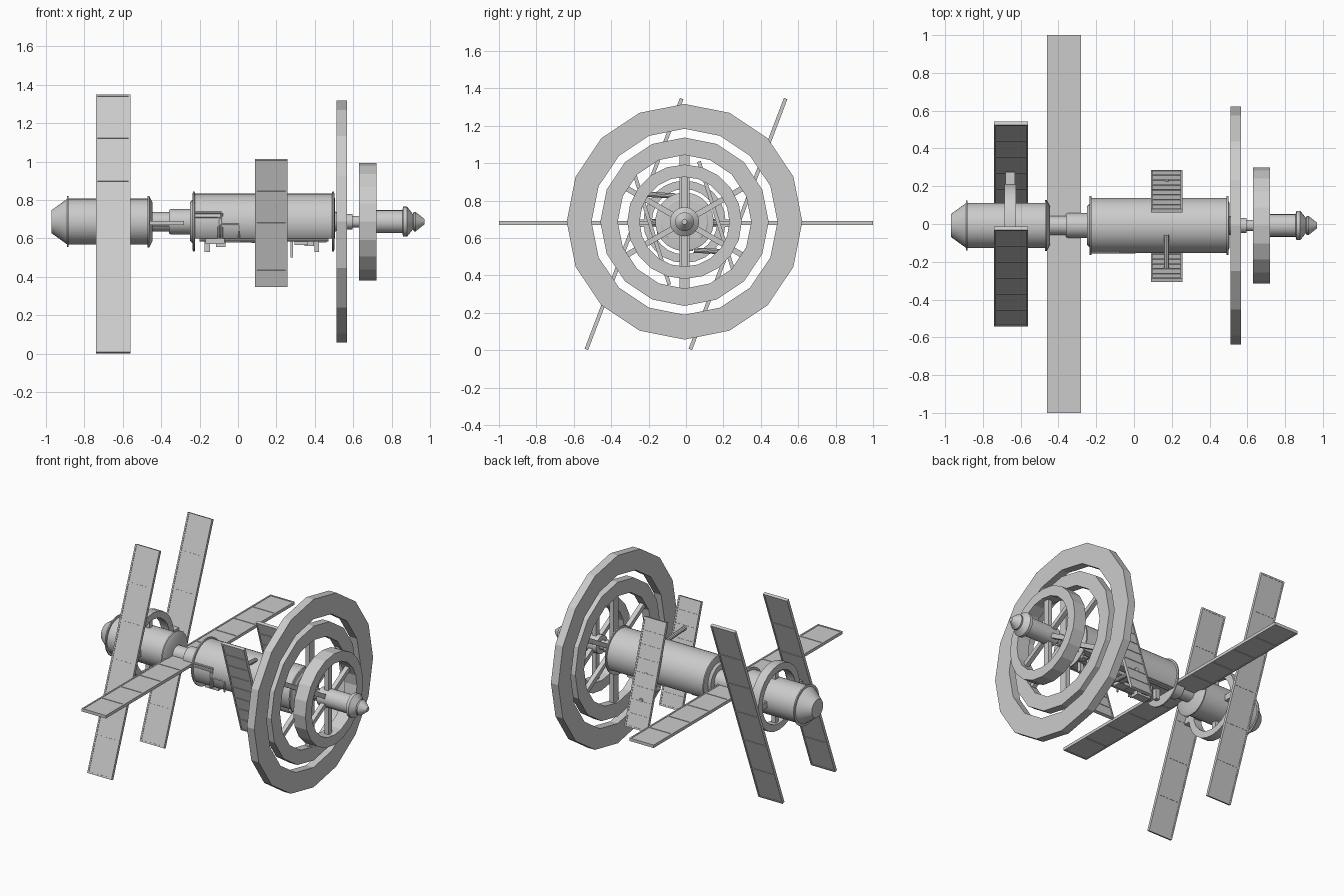
import bpy, bmesh
from math import sin, cos, pi, radians
from mathutils import Matrix, Vector

if "Cube" in bpy.data.objects:
    bpy.data.objects.remove(bpy.data.objects["Cube"])

CY, CZ = -0.008, 0.687          # long axis of the station


def finish(name, bm, smooth=True):
    bmesh.ops.recalc_face_normals(bm, faces=bm.faces[:])
    me = bpy.data.meshes.new(name)
    bm.to_mesh(me)
    bm.free()
    ob = bpy.data.objects.new(name, me)
    bpy.context.collection.objects.link(ob)
    if smooth:
        bpy.ops.object.select_all(action='DESELECT')
        ob.select_set(True)
        bpy.context.view_layer.objects.active = ob
        bpy.ops.object.shade_smooth_by_angle(angle=radians(30))
    return ob


def lathe(name, prof, n=32, closed=False, cut_z=None, smooth=True):
    """Turn a profile of (x, radius) points round the long axis."""
    bm = bmesh.new()
    rows = [[bm.verts.new((x, CY + r * sin(2 * pi * i / n), CZ + r * cos(2 * pi * i / n)))
             for i in range(n)] for x, r in prof]
    pairs = list(zip(rows, rows[1:] + rows[:1]))
    for a, b in pairs if closed else pairs[:-1]:
        for i in range(n):
            j = (i + 1) % n
            bm.faces.new((a[i], a[j], b[j], b[i]))
    if not closed:
        bm.faces.new(rows[0])
        bm.faces.new(rows[-1])
    if cut_z is not None:
        bmesh.ops.bisect_plane(bm, geom=bm.verts[:] + bm.edges[:] + bm.faces[:],
                               plane_co=(0, 0, cut_z), plane_no=(0, 0, 1), clear_inner=True)
        bmesh.ops.holes_fill(bm, edges=[e for e in bm.edges if e.is_boundary])
    return finish(name, bm, smooth)


def ring(name, x0, x1, r_in, r_out, n, smooth=False):
    return lathe(name, [(x0, r_in), (x0, r_out), (x1, r_out), (x1, r_in)], n, True, None, smooth)


def add_box(bm, c, s, rot=Matrix()):
    bmesh.ops.create_cube(bm, size=1, matrix=rot @ Matrix.Translation(c) @ Matrix.Diagonal((*s, 1)))


def add_rod(bm, a, b, r, n=10):
    a, b = Vector(a), Vector(b)
    d = b - a
    m = Matrix.Translation((a + b) / 2) @ d.to_track_quat('Z', 'Y').to_matrix().to_4x4()
    bmesh.ops.create_cone(bm, cap_ends=True, segments=n, radius1=r, radius2=r,
                          depth=d.length, matrix=m)


def panel(name, c, w, length, angle, bars, t=0.02):
    """Solar panel: thin sheet, raised rim and cross bars, tilted about x."""
    bm = bmesh.new()
    m = Matrix.Translation(c) @ Matrix.Rotation(radians(angle), 4, 'X')
    add_box(bm, (0, 0, 0), (w - 0.01, t * 0.7, length - 0.01), m)
    for s in (-1, 1):
        add_box(bm, (s * (w / 2 - 0.005), 0, 0), (0.01, t, length), m)
        add_box(bm, (0, 0, s * (length / 2 - 0.005)), (w, t, 0.01), m)
    for i in range(1, bars):
        add_box(bm, (0, 0, (i / bars - 0.5) * length), (w, t, 0.008), m)
    return finish(name, bm, False)


def spokes(name, x, r0, r1, w_main, w_thin, depth):
    bm = bmesh.new()
    for k in range(6):
        m = Matrix.Translation((x, CY, CZ)) @ Matrix.Rotation(k * pi / 3, 4, 'X')
        w = w_main if k % 3 == 0 else w_thin
        add_box(bm, (0, 0, (r0 + r1) / 2), (depth, w, r1 - r0), m)
    return finish(name, bm, False)


# rear capsule, neck and main hull
lathe("rear_capsule", [(-0.97, 0.06), (-0.89, 0.118), (-0.89, 0.133), (-0.882, 0.133),
                       (-0.882, 0.12), (-0.47, 0.12), (-0.47, 0.135), (-0.462, 0.135),
                       (-0.445, 0.1)])
lathe("neck", [(-0.45, 0.05), (-0.36, 0.05), (-0.36, 0.06), (-0.35, 0.066),
               (-0.25, 0.066), (-0.25, 0.1), (-0.23, 0.12)])
lathe("main_hull", [(-0.235, 0.12), (-0.225, 0.146), (0.49, 0.146), (0.505, 0.12)], 40, cut_z=0.6)
for nm, x in (("rear_hull_flange", -0.23), ("front_hull_flange", 0.495)):
    lathe(nm, [(x - 0.006, 0.148), (x - 0.004, 0.156), (x + 0.004, 0.156), (x + 0.006, 0.148)], 40)

# front hub and nose
lathe("front_hub", [(0.49, 0.06), (0.52, 0.045), (0.56, 0.045), (0.56, 0.04), (0.595, 0.04),
                    (0.595, 0.03), (0.63, 0.03), (0.63, 0.06), (0.855, 0.06), (0.86, 0.078),
                    (0.88, 0.078), (0.91, 0.04), (0.915, 0.05), (0.925, 0.05), (0.97, 0.014)], 24)

# wheels and their spokes
ring("outer_wheel", 0.512, 0.567, 0.497, 0.63, 16)
ring("middle_wheel", 0.512, 0.567, 0.357, 0.45, 16)
ring("front_wheel", 0.63, 0.72, 0.24, 0.306, 20)
ring("rear_wheel", -0.685, -0.625, 0.175, 0.22, 24, True)
spokes("middle_wheel_spokes", 0.54, 0.03, 0.37, 0.055, 0.03, 0.03)
spokes("front_wheel_spokes", 0.675, 0.04, 0.25, 0.04, 0.03, 0.03)
bm = bmesh.new()
for k in range(4):
    add_box(bm, (0, 0, 0.15), (0.03, 0.03, 0.07), Matrix.Translation((-0.655, CY, CZ))
            @ Matrix.Rotation(k * pi / 2, 4, 'X'))
finish("rear_wheel_spokes", bm, False)

# solar panels
for s, side in ((1, "left"), (-1, "right")):
    panel(side + "_rear_panel", (-0.65, s * 0.278, 0.675), 0.18, 1.435, -20.8, 6)
    panel(side + "_hull_panel", (0.173, s * 0.183 - 0.01, 0.68), 0.168, 0.69, 17.5, 8)
panel("cross_panel", (-0.37, 0, 0.68), 0.18, 2.0, 90, 10)

# panel mounts
bm = bmesh.new()
for s in (-1, 1):
    add_box(bm, (-0.655, s * 0.19, 0.68), (0.05, 0.17, 0.04))
    add_rod(bm, (0.173, s * 0.05 + CY, 0.68 - s * 0.145), (0.173, s * 0.235, 0.68 - s * 0.155), 0.014)
    add_rod(bm, (0.173, s * 0.1, 0.68), (0.173, s * 0.18, 0.68), 0.014)
finish("panel_mounts", bm)

# side pipes on the hull
bm = bmesh.new()
for path in ([(-0.225, 0.733), (-0.085, 0.733), (-0.085, 0.6)],
             [(-0.225, 0.712), (-0.1, 0.712), (-0.1, 0.6)],
             [(-0.085, 0.672), (0.005, 0.672), (0.005, 0.6)]):
    for a, b in zip(path, path[1:]):
        add_rod(bm, (a[0], -0.15, a[1]), (b[0], -0.15, b[1]), 0.006, 8)
add_rod(bm, (-0.46, -0.055, 0.667), (-0.28, -0.055, 0.667), 0.006, 8)
finish("side_pipes", bm)

# machinery hung under the flat hull bottom: (x, y, length, width, drop)
bm = bmesh.new()
for x, y, l, w, d in ((-0.12, -0.07, 0.1, 0.06, 0.03), (-0.16, 0.03, 0.03, 0.03, 0.07),
                      (-0.09, 0.02, 0.05, 0.05, 0.045), (-0.02, 0.06, 0.1, 0.04, 0.02),
                      (0.05, -0.05, 0.08, 0.06, 0.02), (0.12, 0.03, 0.1, 0.08, 0.025),
                      (0.2, -0.06, 0.06, 0.05, 0.03), (0.28, 0.0, 0.012, 0.012, 0.1),
                      (0.33, -0.05, 0.07, 0.05, 0.035), (0.37, 0.05, 0.05, 0.04, 0.04),
                      (0.41, -0.01, 0.025, 0.03, 0.07), (0.44, 0.05, 0.04, 0.05, 0.02)):
    add_box(bm, (x, y + CY, 0.603 - d / 2), (l, w, d + 0.006))
for y in (-0.09, 0.0, 0.08):
    add_rod(bm, (-0.2, y, 0.592), (0.47, y, 0.592), 0.007, 8)
finish("underside_machinery", bm, False)
